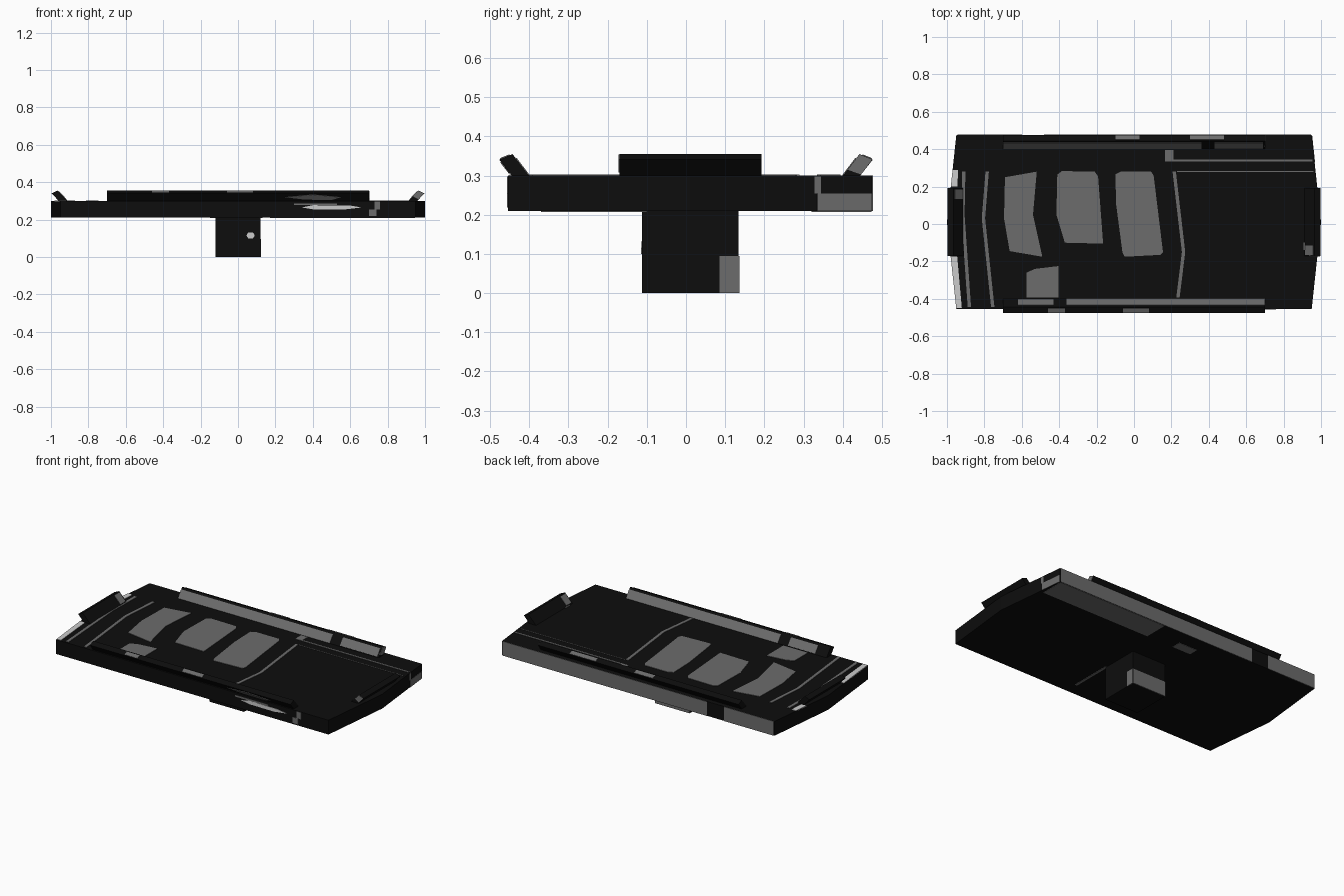
import bpy, bmesh
from mathutils import Vector

if "Cube" in bpy.data.objects:
    bpy.data.objects.remove(bpy.data.objects["Cube"])


def material(name, v):
    m = bpy.data.materials.new(name)
    m.diffuse_color = (v, v, v, 1)
    m.use_nodes = True
    m.node_tree.nodes["Principled BSDF"].inputs["Base Color"].default_value = m.diffuse_color
    return m


BLACK = material("near_black", 0.004)
GREY = material("mid_grey", 0.15)
PALE = material("pale_grey", 0.6)


def extrude(name, outline, depth, mat):
    """Solid made from a planar 3D outline pushed along a depth vector."""
    bm = bmesh.new()
    face = bm.faces.new([bm.verts.new(p) for p in outline])
    ret = bmesh.ops.extrude_face_region(bm, geom=[face])
    bmesh.ops.translate(bm, vec=Vector(depth),
                        verts=[g for g in ret["geom"] if isinstance(g, bmesh.types.BMVert)])
    bmesh.ops.recalc_face_normals(bm, faces=bm.faces)
    me = bpy.data.meshes.new(name)
    bm.to_mesh(me)
    bm.free()
    me.materials.append(mat)
    ob = bpy.data.objects.new(name, me)
    bpy.context.collection.objects.link(ob)
    return ob


def plate(name, pts, place, normal, mat=GREY):
    """Thin painted patch: 2D points put on a surface by the place function."""
    n = Vector(normal).normalized()
    extrude(name, [Vector(place(*p)) - n * 0.002 for p in pts], n * 0.0045, mat)


def rect(a0, a1, b0, b1):
    return [(a0, b0), (a1, b0), (a1, b1), (a0, b1)]


# Slab dimensions
Y0, Y1, Z0, Z1, YM = -0.455, 0.475, 0.21, 0.30, 0.01


def edge(y):
    return 1 - 0.05 * abs(y - YM) / 0.465


# Main slab with slightly pointed ends, and its post
extrude("slab", [(s * edge(y), y, Z0) for s, y in
                 ((-1, Y0), (1, Y0), (1, YM), (1, Y1), (-1, Y1), (-1, YM))],
        (0, 0, Z1 - Z0), BLACK)
extrude("post", [(x, y, 0) for x, y in rect(-0.12, 0.12, -0.112, 0.134)], (0, 0, 0.211), BLACK)

# Tilted rails along the long sides and at the ends
for s, tag in ((-1, "front"), (1, "back")):
    extrude(tag + "_rail", [(-0.7, s * y, z) for y, z in
            ((0.393, 0.29), (0.443, 0.355), (0.477, 0.341), (0.437, 0.29))], (1.4, 0, 0), BLACK)
for s, tag in ((-1, "left"), (1, "right")):
    extrude(tag + "_rail", [(s * x, -0.17, z) for x, z in
            ((0.902, 0.29), (0.964, 0.355), (0.996, 0.341), (0.95, 0.29))], (0, 0.363, 0), BLACK)


# Surfaces the patches are laid on
def top(x, y):
    return (x, y, Z1)


def under(x, y):
    return (x, y, Z0)


def back(x, z):
    return (x, Y1, z)


def front(x, z):
    return (x, Y0, z)


def right_end(y, z):
    return (edge(y), y, z)


UP = (0, 0, 1)

# Large windows on the top
windows = [
    [(-0.69, 0.25), (-0.52, 0.28), (-0.54, 0.05), (-0.49, -0.175), (-0.665, -0.145), (-0.695, 0.03)],
    [(-0.41, 0.265), (-0.385, 0.283), (-0.21, 0.28), (-0.192, 0.255), (-0.165, -0.105),
     (-0.37, -0.1), (-0.415, 0.05)],
    [(-0.10, 0.265), (-0.07, 0.281), (0.09, 0.281), (0.105, 0.26), (0.155, -0.15),
     (0.14, -0.165), (-0.05, -0.175), (-0.062, -0.15), (-0.095, 0.1)],
    [(-0.575, -0.26), (-0.53, -0.24), (-0.405, -0.225), (-0.405, -0.393), (-0.575, -0.393)],
]
for i, w in enumerate(windows):
    plate(f"window_{i + 1}", w, top, UP)

# Thin chevron lines across the top
chevrons = [(0.215, 0.28, 0.265, -0.15, 0.235, -0.393),
            (-0.785, 0.28, -0.805, 0.03, -0.755, -0.445),
            (-0.91, 0.28, -0.915, 0.05, -0.88, -0.445)]
for i, (xa, ya, xb, yb, xc, yc) in enumerate(chevrons):
    h = 0.009
    plate(f"chevron_{i + 1}", [(xa - h, ya), (xa + h, ya), (xb + h, yb),
                               (xc + h, yc), (xc - h, yc), (xb - h, yb)], top, UP)

# Straight panel lines on the top
for i, r in enumerate([(0.2, 0.955, 0.335, 0.345), (0.165, 0.21, 0.335, 0.395),
                       (0.23, 0.96, 0.279, 0.283), (0.905, 0.925, -0.14, -0.1)]):
    plate(f"top_line_{i + 1}", rect(*r), top, UP)

# Pale rim on the left end
for i, (a, b) in enumerate(((0.2, 0.29), (-0.175, -0.45))):
    plate(f"pale_rim_{i + 1}", [(-edge(a), a), (-edge(b), b), (0.03 - edge(b), b),
                                (0.035 - edge(a), a)], top, UP, PALE)

# Inner faces of the long rails, half-turn symmetric
for s, tag in ((-1, "front"), (1, "back")):
    def inner(x, t, s=s):
        return (s * x, s * (0.401 + 0.042 * t), 0.30 + 0.055 * t)

    def rail_top(x, t, s=s):
        return (x, s * (0.443 + 0.034 * t), 0.355 - 0.014 * t)
    nrm = (0, -s * 0.79, 0.61)
    plate(tag + "_rail_band", rect(-0.7, 0.36, 0, 0.8), lambda a, b: inner(-abs(0) + a, b), nrm) if s > 0 else \
        plate(tag + "_rail_band", rect(-0.7, 0.36, 0, 0.8), inner, nrm)
    plate(tag + "_rail_patch", rect(0.43, 0.62, 0.05, 0.8) if s < 0 else rect(0.43, 0.69, 0.05, 0.8),
          inner, nrm)
    for i, (a, b) in enumerate(((-0.1, 0.03), (0.3, 0.48)) if s > 0 else ((-0.06, 0.08), (-0.46, -0.37))):
        plate(f"{tag}_rail_spot_{i + 1}", rect(a, b, 0.2, 0.9), rail_top, (0, s * 0.38, 0.92))

# Back edge and the underside band near it
plate("back_band_long", rect(-0.48, 0.945, Z0, Z1), back, (0, 1, 0))
plate("back_band_short", rect(-0.945, -0.6, Z0, Z1), back, (0, 1, 0))
plate("underside_band", rect(0.17, 0.945, 0.32, 0.474), under, (0, 0, -1))
plate("underside_spot", rect(-0.15, -0.02, 0.32, 0.38), under, (0, 0, -1))
plate("underside_line", rect(0.115, 0.13, -0.37, -0.1), under, (0, 0, -1))

# Right end corner patches
plate("right_corner", rect(0.335, 0.474, Z0, 0.255), right_end, (1, 0.1, 0))
plate("right_corner_mark", rect(0.328, 0.345, 0.255, 0.298), right_end, (1, 0.1, 0))

# Right ends of the back rail and right rail
plate("back_rail_end", [(0.412, 0.315), (0.443, 0.354), (0.475, 0.341), (0.447, 0.303)],
      lambda y, z: (0.7, y, z), (1, 0, 0))
plate("right_rail_end", [(0.935, 0.325), (0.964, 0.354), (0.994, 0.341), (0.965, 0.308)],
      lambda x, z: (x, -0.17, z), (0, -1, 0))
for s, y in ((-1, 0.16), (1, -0.14)):
    plate("end_rail_inner_patch", rect(y - 0.025, y + 0.025, 0.1, 0.9),
          lambda a, t, s=s: (s * (0.911 + 0.053 * t), a, 0.30 + 0.055 * t), (-s * 0.72, 0, 0.69))

# Front edge marks
plate("front_light", [(0.34, 0.265), (0.4, 0.255), (0.57, 0.254), (0.66, 0.265),
                      (0.6, 0.275), (0.4, 0.277)], front, (0, -1, 0), PALE)
plate("front_light_trim", rect(0.3, 0.53, 0.277, 0.287), front, (0, -1, 0))
plate("front_corner_mark", rect(0.7, 0.74, 0.218, 0.255), front, (0, -1, 0))
plate("front_corner_line", rect(0.73, 0.76, 0.255, 0.298), front, (0, -1, 0))
plate("front_rail_outer", [(0.25, 0.5), (0.36, 0.2), (0.5, 0.15), (0.55, 0.5), (0.4, 0.85)],
      lambda x, t: (x, -0.445 - 0.032 * t, 0.30 + 0.041 * t), (0, -0.79, -0.61))

# Lower patches of the post
plate("post_side_patch", rect(0.085, 0.134, 0, 0.095), lambda y, z: (0.12, y, max(z, 0.0)), (1, 0, 0))
plate("post_back_patch", rect(-0.12, 0.12, 0, 0.095), lambda x, z: (x, 0.134, z), (0, 1, 0))
plate("post_light", [(0.045, 0.115), (0.055, 0.1), (0.08, 0.1), (0.09, 0.115), (0.08, 0.132),
                     (0.055, 0.132)], lambda x, z: (x, -0.112, z), (0, -1, 0), PALE)
